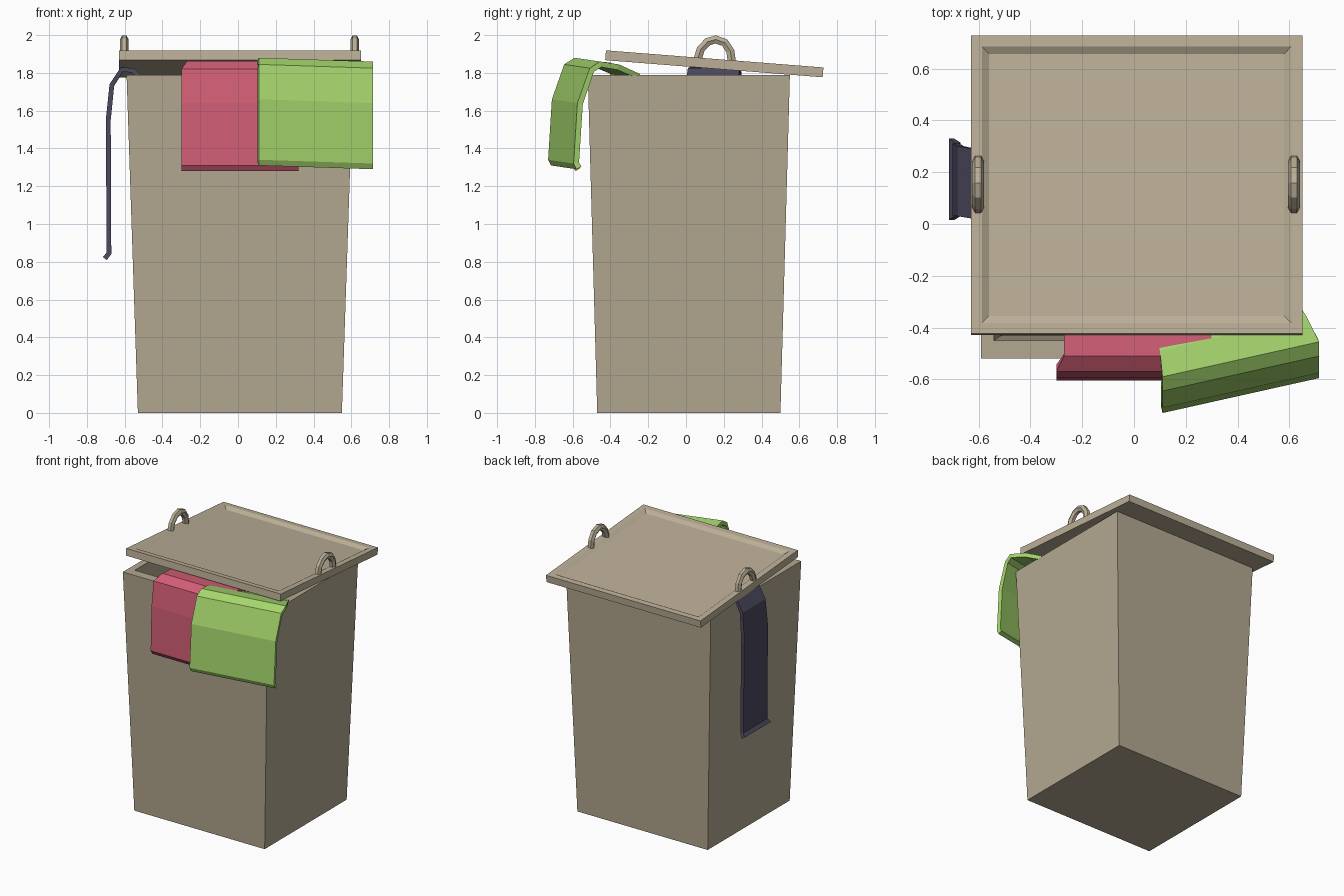
import bpy, bmesh, math, random
from mathutils import Vector

if "Cube" in bpy.data.objects:
    bpy.data.objects.remove(bpy.data.objects["Cube"])


def material(name, col):
    m = bpy.data.materials.new(name)
    m.diffuse_color = (*col, 1)
    m.use_nodes = True
    m.node_tree.nodes["Principled BSDF"].inputs["Base Color"].default_value = m.diffuse_color
    return m


TAN = material("tan", (0.45, 0.39, 0.28))
BEIGE = material("beige", (0.50, 0.43, 0.31))
RED = material("red", (0.64, 0.11, 0.18))
GREEN = material("green", (0.37, 0.66, 0.15))
NAVY = material("navy", (0.07, 0.065, 0.11))
MAROON = material("maroon", (0.20, 0.03, 0.06))


def make(name, bm, mat):
    bmesh.ops.recalc_face_normals(bm, faces=bm.faces[:]) if mat in (TAN, BEIGE) else None
    me = bpy.data.meshes.new(name)
    bm.to_mesh(me)
    bm.free()
    me.materials.append(mat)
    ob = bpy.data.objects.new(name, me)
    bpy.context.collection.objects.link(ob)
    return ob


# Tapered hollow basket, lofted through rectangles (x0, x1, y0, y1, z)
bm = bmesh.new()
rings = [(-.53, .55, -.47, .50, 0), (-.59, .61, -.52, .55, 1.79),
         (-.54, .56, -.45, .49, 1.79), (-.48, .50, -.41, .44, .06)]
loops = [[bm.verts.new((x, y, z)) for x, y in ((x0, y0), (x1, y0), (x1, y1), (x0, y1))]
         for x0, x1, y0, y1, z in rings]
for a, b in zip(loops, loops[1:]):
    for i in range(4):
        j = (i + 1) % 4
        bm.faces.new((a[i], a[j], b[j], b[i]))
bm.faces.new(loops[0])
bm.faces.new(loops[-1])
make("basket", bm, TAN)

# Tilted lid with a sunken panel
bm = bmesh.new()
bmesh.ops.create_cube(bm, size=1)
bmesh.ops.scale(bm, vec=(1.28, 1.155, .052), verts=bm.verts)
top = max(bm.faces, key=lambda f: f.calc_center_median().z)
bmesh.ops.inset_region(bm, faces=[top], thickness=.06)
bmesh.ops.inset_region(bm, faces=[top], thickness=.04, depth=-.018)
lid = make("lid", bm, BEIGE)
lid.location = (.01, .15, 1.848)
lid.rotation_euler.x = math.radians(-4.5)

# Two arched handles, hexagonal tube swept along a path in the yz plane
path = [(.055, 1.85), (.078, 1.925), (.115, 1.965), (.157, 1.977),
        (.205, 1.96), (.235, 1.915), (.245, 1.84)]
for side, cx in (("left", -.602), ("right", .618)):
    bm = bmesh.new()
    tube = []
    for i, (y, z) in enumerate(path):
        p, q = path[max(i - 1, 0)], path[min(i + 1, len(path) - 1)]
        t = Vector((0, q[0] - p[0], q[1] - p[1])).normalized()
        n = t.cross(Vector((1, 0, 0)))
        tube.append([bm.verts.new(Vector((cx + .023 * math.cos(k * math.pi / 3), y, z))
                                  + n * .025 * math.sin(k * math.pi / 3)) for k in range(6)])
    for a, b in zip(tube, tube[1:]):
        for k in range(6):
            j = (k + 1) % 6
            bm.faces.new((a[k], a[j], b[j], b[k]))
    bm.faces.new(tube[0])
    bm.faces.new(tube[-1])
    make(side + "_handle", bm, BEIGE)


def cloth(name, rows, mat, thick):
    """Draped strip: each row is a pair of end points, thickened inwards."""
    bm = bmesh.new()
    vs = [(bm.verts.new(a), bm.verts.new(b)) for a, b in rows]
    for (a, b), (c, d) in zip(vs, vs[1:]):
        bm.faces.new((a, b, d, c))
    ob = make(name, bm, mat)
    mod = ob.modifiers.new("thickness", "SOLIDIFY")
    mod.thickness = thick
    mod.offset = -1


# Red cloth over the front rim
red = [(-.585, 1.28), (-.605, 1.31), (-.595, 1.64), (-.57, 1.82),
       (-.51, 1.862), (-.40, 1.855), (-.30, 1.80), (-.27, 1.50)]
cloth("red_cloth", [((-.30 + .03 * (i > 3), y, z), (.32 - .02 * (i > 3), y, z))
                    for i, (y, z) in enumerate(red)], RED, .03)

# Green cloth, skewed over the right end of the front rim
green = [(-.715, 1.31, 0), (-.73, 1.34, 0), (-.71, 1.66, 0), (-.645, 1.845, 0),
         (-.59, 1.88, 0), (-.49, 1.865, -.05), (-.38, 1.815, -.12), (-.35, 1.52, -.20)]
cloth("green_cloth", [((.11 + s * .2, y, z), (.715 + s, y + .135, z - .02))
                      for y, z, s in green], GREEN, .03)

# Dark cloth hanging over the left side: x, z, near y, far y
navy = [(-.715, .825, .015, .33), (-.695, .85, .03, .315), (-.70, 1.55, .03, .31),
        (-.68, 1.74, .03, .30), (-.62, 1.83, .02, .29), (-.55, 1.825, .01, .285),
        (-.515, 1.79, .005, .28), (-.50, 1.55, .005, .28)]
cloth("dark_cloth", [((x, b, z), (x, a, z)) for x, z, a, b in navy], NAVY, .026)

# Rumpled laundry heap inside
random.seed(2)
bm = bmesh.new()
bmesh.ops.create_grid(bm, x_segments=6, y_segments=6, size=.5)
for v in bm.verts:
    v.co = (v.co.x * 1.06 + .01, v.co.y * .9 + .02, 1.55 + random.uniform(-.05, .05))
make("laundry_heap", bm, MAROON)
